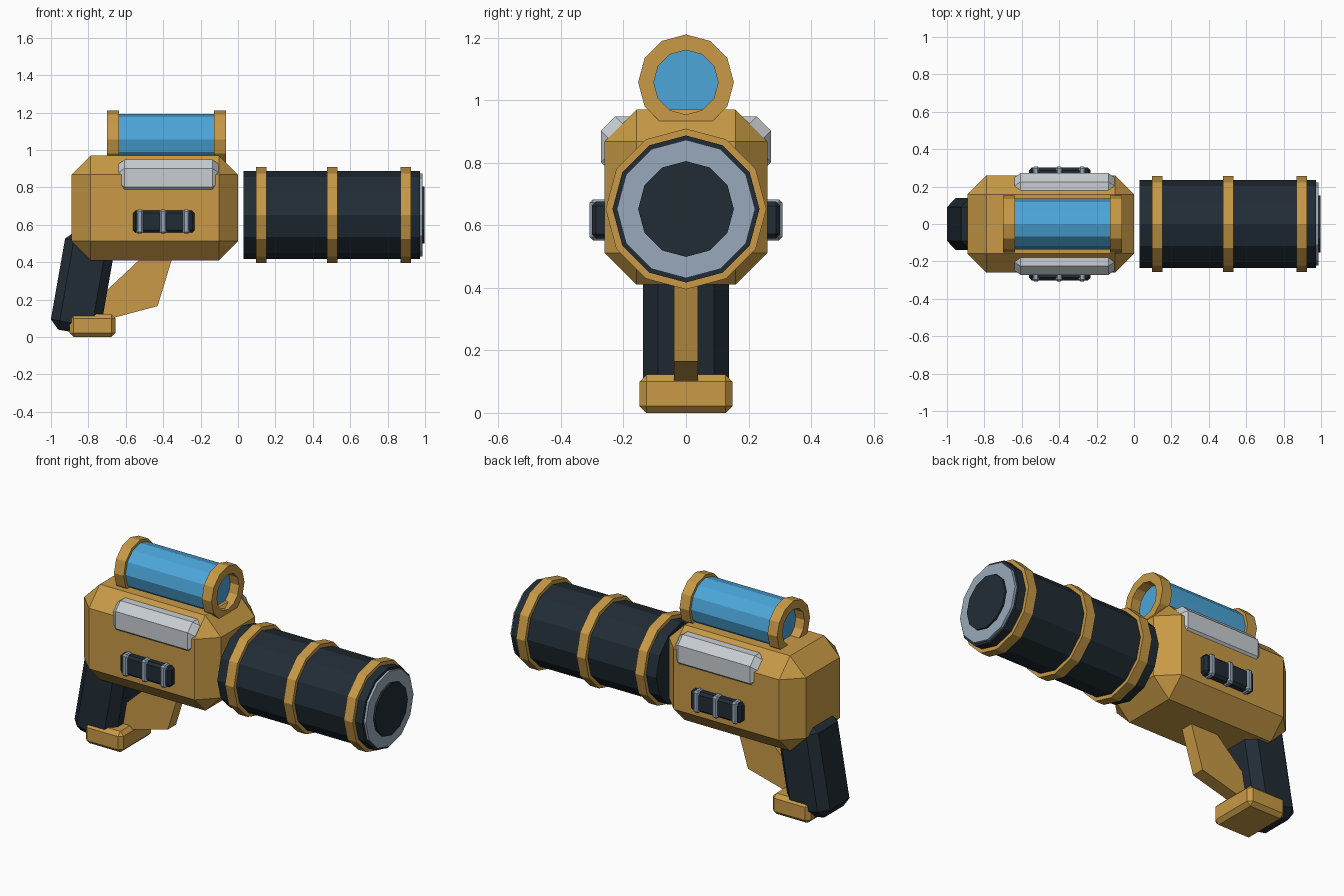
import bpy, bmesh, math
from mathutils import Vector, Matrix

if "Cube" in bpy.data.objects:
    bpy.data.objects.remove(bpy.data.objects["Cube"])


def material(name, rgb):
    m = bpy.data.materials.new(name)
    m.diffuse_color = (*rgb, 1)
    m.use_nodes = True
    m.node_tree.nodes["Principled BSDF"].inputs["Base Color"].default_value = m.diffuse_color
    return m


GOLD = material("gold", (0.578, 0.323, 0.061))
DARK = material("dark_navy", (0.0152, 0.0255, 0.0356))
BLUE = material("glass_blue", (0.073, 0.381, 0.701))
PALE = material("pale_grey", (0.578, 0.617, 0.645))
STEEL = material("steel_grey", (0.315, 0.395, 0.495))


def finish(bm, name, mat):
    bmesh.ops.recalc_face_normals(bm, faces=bm.faces)
    me = bpy.data.meshes.new(name)
    bm.to_mesh(me)
    bm.free()
    me.materials.append(mat)
    ob = bpy.data.objects.new(name, me)
    bpy.context.collection.objects.link(ob)
    return ob


def chamfer_box(name, mat, center, half, b, rot=None):
    """Box with every edge cut by a single flat chamfer of width b."""
    bm = bmesh.new()
    for sx in (-1, 1):
        for sy in (-1, 1):
            for sz in (-1, 1):
                for axis in range(3):
                    p = [h if i == axis else h - b for i, h in enumerate(half)]
                    bm.verts.new((sx * p[0], sy * p[1], sz * p[2]))
    bmesh.ops.convex_hull(bm, input=bm.verts)
    bmesh.ops.dissolve_limit(bm, angle_limit=0.01, verts=bm.verts, edges=bm.edges)
    m = Matrix.Translation(center) @ (rot or Matrix.Identity(4))
    bmesh.ops.transform(bm, matrix=m, verts=bm.verts)
    return finish(bm, name, mat)


def tube(name, mat, x0, x1, r, z, inner=0.0, n=12):
    """Cylinder along x with a corner at the top; inner > 0 makes it a ring."""
    bm = bmesh.new()

    def loop(x, rad):
        return [bm.verts.new((x, rad * math.sin(a), z + rad * math.cos(a)))
                for a in (2 * math.pi * i / n for i in range(n))]

    def bridge(a, c):
        for i in range(n):
            j = (i + 1) % n
            bm.faces.new((a[i], a[j], c[j], c[i]))

    a, c = loop(x0, r), loop(x1, r)
    bridge(a, c)
    if inner:
        d, e = loop(x1, inner), loop(x0, inner)
        bridge(c, d)
        bridge(d, e)
        bridge(e, a)
    else:
        bm.faces.new(a)
        bm.faces.new(c)
    return finish(bm, name, mat)


# Main body
chamfer_box("body", GOLD, (-0.445, 0, 0.69), (0.445, 0.26, 0.28), 0.102)

# Barrel, its bands and the muzzle
BZ = 0.652
tube("barrel", DARK, 0.03, 0.973, 0.235, BZ)
for i, x in enumerate((0.124, 0.504, 0.897)):
    tube(f"barrel_band_{i + 1}", GOLD, x - 0.029, x + 0.029, 0.257, BZ)
tube("muzzle_plate", STEEL, 0.96, 0.987, 0.221, BZ)
tube("muzzle_opening", DARK, 0.975, 0.998, 0.153, BZ)

# Glass canister on top with two end rings
CZ = 1.057
tube("canister_glass", BLUE, -0.643, -0.122, 0.136, CZ)
for name, x0, x1 in (("rear", -0.70, -0.637), ("front", -0.128, -0.065)):
    tube(f"canister_ring_{name}", GOLD, x0, x1, 0.153, CZ, inner=0.103)

# Side details, mirrored left and right
for s, side in ((-1, "right"), (1, "left")):
    # Rail lying on the body's upper chamfer
    chamfer_box(f"rail_{side}", PALE, (-0.372, s * 0.178, 0.854),
                (0.306, 0.1035, 0.10), 0.071, Matrix.Rotation(-s * math.pi / 4, 4, 'X'))
    # Vent block with three ribs
    chamfer_box(f"vent_{side}", DARK, (-0.397, s * 0.26, 0.617),
                (0.165, 0.041, 0.059), 0.014)
    for i, x in enumerate((-0.525, -0.40, -0.277)):
        chamfer_box(f"vent_rib_{side}_{i + 1}", STEEL, (x, s * 0.26, 0.617),
                    (0.019, 0.048, 0.065), 0.010)

# Slanted grip and its foot
chamfer_box("grip", DARK, (-0.829, 0, 0.287), (0.1355, 0.138, 0.267), 0.048,
            Matrix.Rotation(math.radians(10), 4, 'Y'))
chamfer_box("grip_foot", GOLD, (-0.778, 0, 0.061), (0.123, 0.149, 0.061), 0.022)

# Brace between the body and the grip
profile = [(-0.45, 0.485), (-0.333, 0.485), (-0.355, 0.41), (-0.43, 0.165),
           (-0.72, 0.088), (-0.72, 0.232), (-0.53, 0.41)]
bm = bmesh.new()
face = bm.faces.new([bm.verts.new((x, -0.038, z)) for x, z in profile])
ext = bmesh.ops.extrude_face_region(bm, geom=[face], use_keep_orig=True)
bmesh.ops.translate(bm, vec=Vector((0, 0.076, 0)),
                    verts=[v for v in ext["geom"] if isinstance(v, bmesh.types.BMVert)])
finish(bm, "grip_brace", GOLD)
